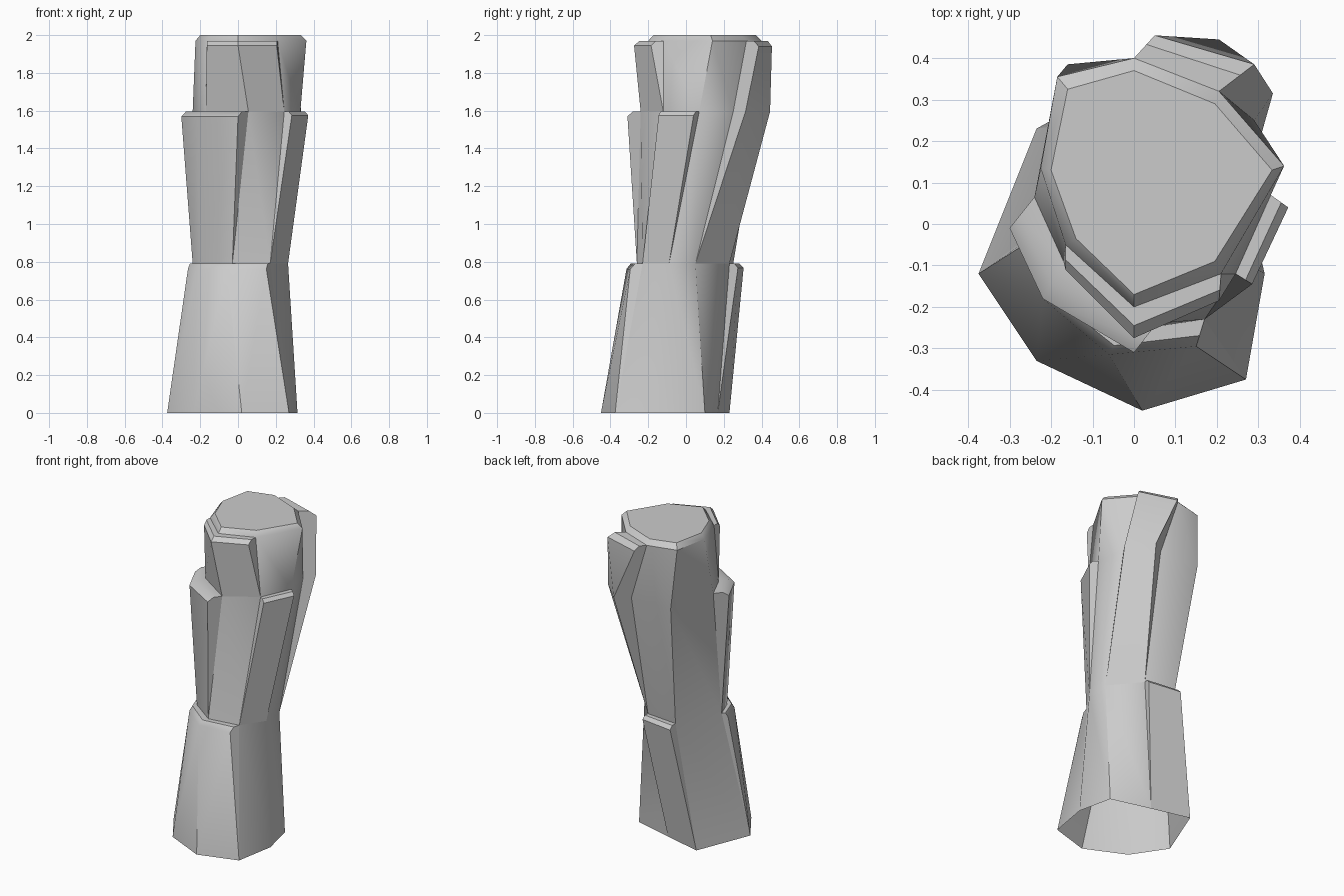
import bpy, bmesh, math
from mathutils import Vector

if "Cube" in bpy.data.objects:
    bpy.data.objects.remove(bpy.data.objects["Cube"])

# Eight-sided trunk cross-sections, same corner order at every height
BASE = [(-.235, .23), (.01, .168), (.265, .1), (.315, -.12),
        (.27, -.375), (.02, -.45), (-.235, -.33), (-.375, -.12)]
WAIST = [(-.10, .25), (.11, .23), (.26, .05), (.265, -.09),
         (.17, -.23), (-.03, -.26), (-.195, -.14), (-.24, -.02)]
SHOULDER = [(-.16, .385), (.12, .385), (.29, .25), (.33, .07),
            (.245, -.12), (.055, -.24), (-.17, -.09), (-.24, .065)]
RIM = [(-.185, .355), (0, .40), (.205, .32), (.362, .14),
       (.21, -.12), (0, -.2), (-.165, -.05), (-.225, .135)]
TOP = [(-.16, .325), (0, .37), (.195, .29), (.333, .13),
       (.195, -.09), (0, -.17), (-.14, -.035), (-.2, .13)]


def at(points, z):
    return [Vector((x, y, z)) for x, y in points]


def finish(bm, name):
    bmesh.ops.remove_doubles(bm, verts=bm.verts, dist=1e-4)
    bmesh.ops.recalc_face_normals(bm, faces=bm.faces)
    mesh = bpy.data.meshes.new(name)
    bm.to_mesh(mesh)
    bm.free()
    ob = bpy.data.objects.new(name, mesh)
    bpy.context.collection.objects.link(ob)
    bpy.ops.object.select_all(action='DESELECT')
    ob.select_set(True)
    bpy.context.view_layer.objects.active = ob
    bpy.ops.object.shade_smooth_by_angle(angle=math.radians(38))
    return ob


def skin(bm, rows, closed):
    rows = [[bm.verts.new(p) for p in row] for row in rows]
    n = len(rows[0])
    for a, b in zip(rows, rows[1:]):
        for i in range(n if closed else n - 1):
            j = (i + 1) % n
            bm.faces.new((a[i], a[j], b[j], b[i]))
    return rows


def slab(name, inner, outer):
    """Bark plate: flush with the trunk at its foot, thick at its bevelled top."""
    bm = bmesh.new()
    lip_in = inner[-1]
    edge = outer[-1]
    bevel = [o.lerp(i, .4) for o, i in zip(edge, lip_in)]
    for b, i in zip(bevel, lip_in):
        b.z = i.z
    skin(bm, [inner[0]] + outer + [bevel, lip_in], False)
    # side walls
    for k in (0, -1):
        loop = [inner[0][k]] + [r[k] for r in outer] + [bevel[k]]
        loop += [r[k] for r in reversed(inner[1:])]
        bm.faces.new([bm.verts.new(p) for p in loop])
    return finish(bm, name)


def pick(ring, ids, z):
    return at([ring[i] for i in ids], z)


# Trunk, open underneath, with a chamfered flat top
bm = bmesh.new()
rows = skin(bm, [at(BASE, 0), at(WAIST, .79), at(SHOULDER, 1.595),
                 at(RIM, 1.97), at(TOP, 2)], True)
bm.faces.new(rows[-1])
finish(bm, "trunk")

# Lower plates
ids = (7, 6, 5, 4)
slab("lower_front_plate", [pick(BASE, ids, 0), pick(WAIST, ids, .79)],
     [at([(-.265, -.05), (-.22, -.18), (-.06, -.315), (.15, -.295)], .762)])
ids = (0, 1)
slab("lower_back_plate", [pick(BASE, ids, 0), pick(WAIST, ids, .79)],
     [at([(-.10, .305), (.118, .275)], .768)])

# Middle plates
ids = (7, 6, 5)
slab("middle_front_plate", [pick(WAIST, ids, .79), pick(SHOULDER, ids, 1.595)],
     [at([(-.3, -.01), (-.22, -.18), (0, -.31)], 1.57)])
ids = (3, 4)
slab("middle_right_plate", [pick(WAIST, ids, .79), pick(SHOULDER, ids, 1.595)],
     [at([(.372, .04), (.285, -.145)], 1.575)])

# Upper plates
ids = (6, 5, 4)
slab("upper_front_plate", [pick(SHOULDER, ids, 1.595), pick(RIM, ids, 1.97)],
     [at([(-.165, -.11), (0, -.275), (.205, -.185)], 1.945)])
ids = (1, 2)
slab("upper_back_plate",
     [pick(WAIST, ids, .79), pick(SHOULDER, ids, 1.595), pick(RIM, ids, 1.97)],
     [at([(.205, .445), (.335, .315)], 1.595), at([(.05, .455), (.29, .385)], 1.94)])
